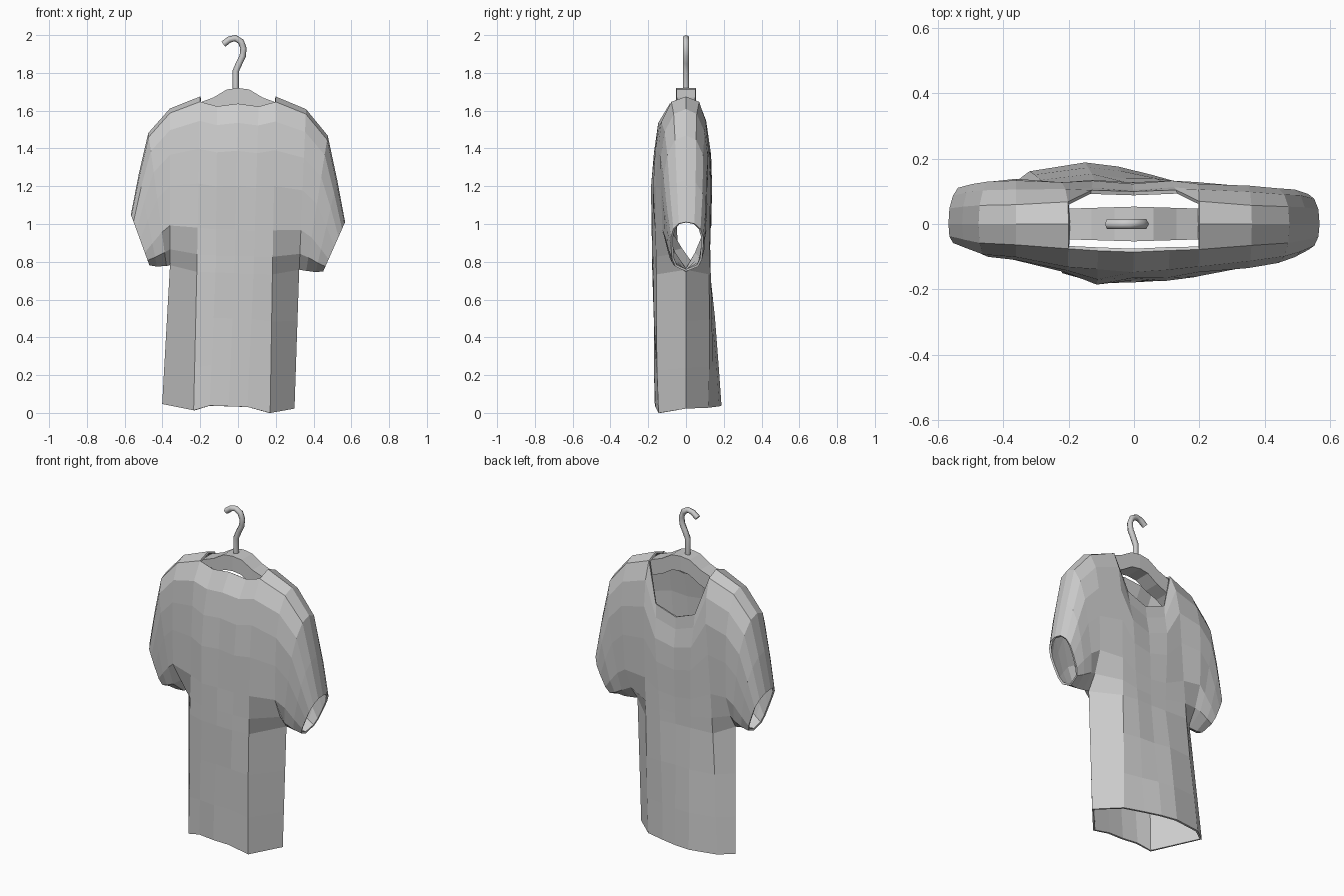
import bpy, bmesh, math

if "Cube" in bpy.data.objects:
    bpy.data.objects.remove(bpy.data.objects["Cube"])


def make_object(name, bm):
    bmesh.ops.remove_doubles(bm, verts=bm.verts[:], dist=1e-4)
    bmesh.ops.recalc_face_normals(bm, faces=bm.faces[:])
    mesh = bpy.data.meshes.new(name)
    bm.to_mesh(mesh)
    bm.free()
    obj = bpy.data.objects.new(name, mesh)
    bpy.context.collection.objects.link(obj)
    return obj


# Shirt columns, centre outwards: shoulder ridge (x, z) and underarm (x, z)
FRONT_TOP = [(0, 1.665), (0.11, 1.65), (0.20, 1.675)]
BACK_TOP = [(0, 1.39), (0.13, 1.44), (0.20, 1.675)]
SLEEVE_TOP = [(0.36, 1.61), (0.475, 1.475), (0.525, 1.25), (0.567, 1.03)]
UNDER = [(0, 0.74), (0.10, 0.74), (0.20, 0.74),
         (0.342, 0.77), (0.37, 0.765), (0.42, 0.76), (0.46, 0.765)]
# Depth of each column, front and back
DEPTH = {-1: [0.176, 0.172, 0.16, 0.132, 0.118, 0.1, 0.078],
         1: [0.125, 0.13, 0.125, 0.115, 0.108, 0.104, 0.09]}
# Rows from ridge to underarm: position and share of depth
T = [0, 0.03, 0.14, 0.3, 0.5, 0.75, 0.9, 1]
W_SLEEVE = [0, 0.5, 0.85, 1, 1, 0.95, 0.75, 0]
W_ARMPIT = [0, 0.5, 0.85, 1, 1, 0.96, 0.5, 0]
W_BODY = {-1: [0, 0.48, 0.82, 0.94, 1, 1, 1, 1],
          1: [0, 0.55, 0.85, 1, 1.02, 1, 1, 1]}
HEM_Z = [0.5, 0.25, 0.035]
BACK_FLARE = {-2: 0.035, -1: 0.062, 0: 0.05, 1: 0.02, 2: -0.005}


def shirt_point(side, sheet, col, row):
    top = ((FRONT_TOP if sheet < 0 else BACK_TOP) + SLEEVE_TOP)[col]
    low = UNDER[col]
    t, h = 1, 0
    if row < len(T):
        t = T[row]
        x = top[0] + (low[0] - top[0]) * t
        z = top[1] + (low[1] - top[1]) * t
        w = (W_BODY[sheet] if col < 3 else W_ARMPIT if col == 3 else W_SLEEVE)[row]
        if sheet > 0 and col < 2:
            w = max(w, 0.8)
    else:
        z = HEM_Z[row - len(T)]
        h = (low[1] - z) / 0.71
        x = low[0] + (0.02 * h if col == 2 else 0.008 * h if col == 3 else 0)
        w = 0 if col == 3 else 1
        if sheet < 0 and col == 2:
            z -= 0.028 * h
    if side < 0 and col == 2:                 # left edges of the torso panels
        x += 0.05 * t if sheet > 0 else -0.035 * h
    x *= side
    # back swells towards the hem, front has an off-centre fold, soft wrinkles
    depth = DEPTH[sheet][col]
    if sheet > 0 and col < 3:
        depth += h * BACK_FLARE[side * col]
    elif sheet < 0:
        depth -= 0.012 * h
        if side < 0 and col == 1 and 3 <= row <= 7:
            depth += 0.01
        if side < 0 and col == 2 and row >= 3:
            depth -= 0.012
    y = sheet * w * depth * (1 + 0.02 * math.sin(23 * x + 9 * z))
    # left side of the shirt is turned back
    if side < 0 and col >= 3:
        y += 0.022 * min(1, 3 * t)
        if col == 3:
            y += 0.02 * max(0, t - 0.75) / 0.25 + 0.055 * h
    # cloth hangs slightly askew: leans left and lower on the right
    tilt = 0.035 * min(1, max(0, (1.68 - z) / 0.5))
    drift = -0.018 * t * (1 if col < 4 else 0.5) - 0.032 * h
    return (x + drift, y, z - tilt * x)


bm = bmesh.new()
for side in (-1, 1):
    for sheet in (-1, 1):
        for col in range(6):
            for row in range(len(T) + len(HEM_Z) - 1):
                if col < 2 and row == 0:
                    continue                      # neck opening
                if col > 2 and row >= len(T) - 1:
                    continue                      # below the sleeves
                corners = [(col, row), (col + 1, row),
                           (col + 1, row + 1), (col, row + 1)]
                bm.faces.new([bm.verts.new(shirt_point(side, sheet, c, r))
                              for c, r in corners])
shirt = make_object("shirt", bm)
cloth = shirt.modifiers.new("cloth_thickness", 'SOLIDIFY')
cloth.thickness = 0.012
cloth.offset = -1

# Hanger bar: rectangular section swept along an arch
ARCH = [(0, 1.72), (0.06, 1.712), (0.13, 1.67), (0.21, 1.64), (0.31, 1.57), (0.4, 1.46)]
path = [(-x, z) for x, z in ARCH[:0:-1]] + ARCH
bm = bmesh.new()
rings = []
for x, z in path:
    d = 0.053 - 0.03 * abs(x)
    rings.append([bm.verts.new(p) for p in
                  ((x, -d, z), (x, d, z), (x * 0.95, d, z - 0.09), (x * 0.95, -d, z - 0.09))])
for a, b in zip(rings, rings[1:]):
    for i in range(4):
        j = (i + 1) % 4
        bm.faces.new((a[i], a[j], b[j], b[i]))
bm.faces.new(rings[0])
bm.faces.new(rings[-1])
make_object("hanger_bar", bm)

# Hanger hook
HOOK = [(-0.012, 1.70), (-0.012, 1.81), (0.008, 1.855), (0.025, 1.89), (0.029, 1.93),
        (0.016, 1.965), (-0.014, 1.984), (-0.045, 1.977), (-0.078, 1.952)]
curve = bpy.data.curves.new("hanger_hook", 'CURVE')
curve.dimensions = '3D'
curve.bevel_depth = 0.017
curve.bevel_resolution = 1
curve.use_fill_caps = True
spline = curve.splines.new('POLY')
spline.points.add(len(HOOK) - 1)
for point, (x, z) in zip(spline.points, HOOK):
    point.co = (x, 0, z, 1)
bpy.context.collection.objects.link(bpy.data.objects.new("hanger_hook", curve))
